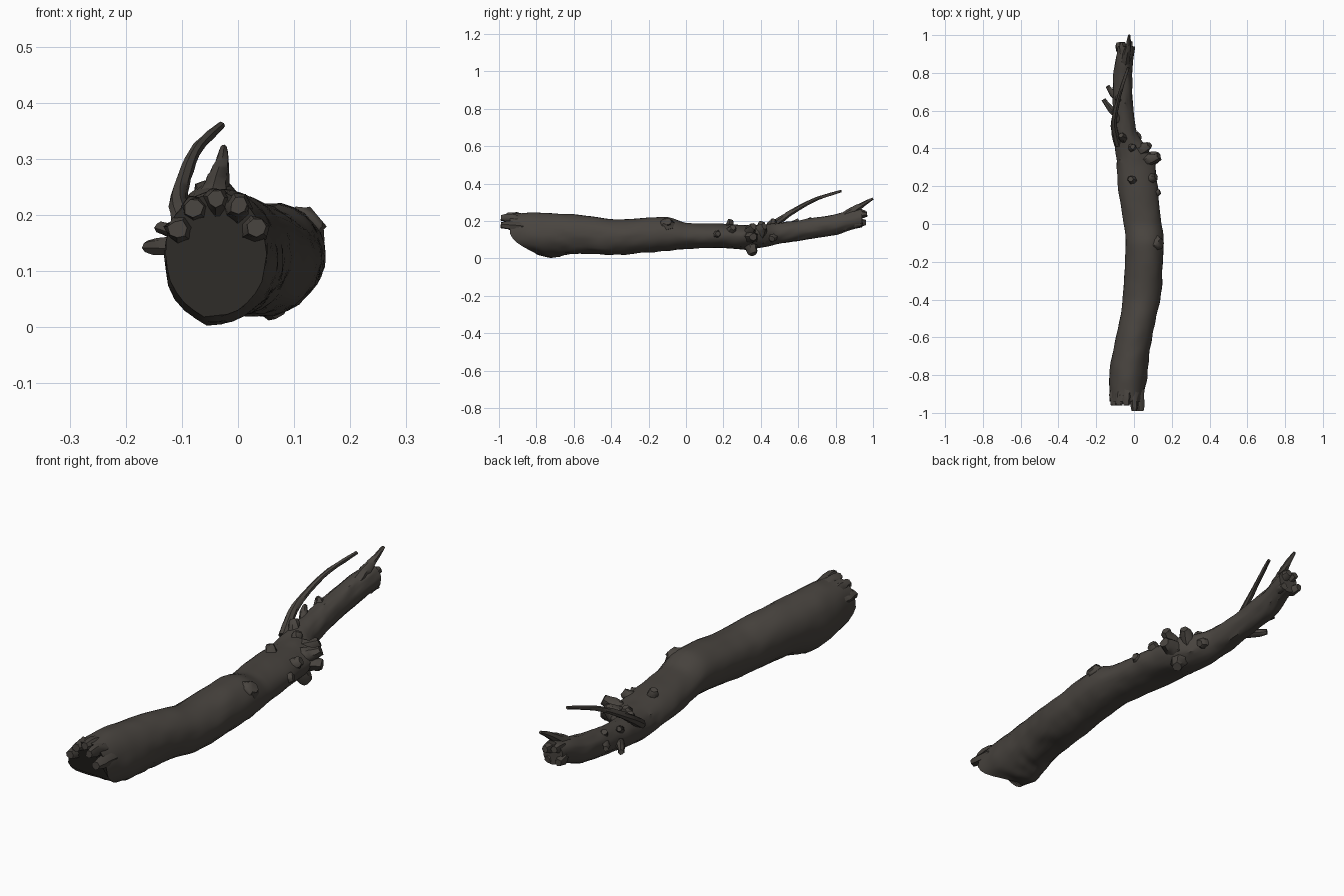
import bpy, bmesh, math, random
from math import sin, cos, radians, tau
from mathutils import Vector, noise

random.seed(4)
cube = bpy.data.objects.get("Cube")
if cube:
    bpy.data.objects.remove(cube, do_unlink=True)

bark = bpy.data.materials.new("dark bark")
bark.use_nodes = True
bark.diffuse_color = (.066, .058, .05, 1)
shader = bark.node_tree.nodes["Principled BSDF"]
shader.inputs["Base Color"].default_value = bark.diffuse_color
shader.inputs["Roughness"].default_value = .9


def loft(name, outlines, sharp_angle):
    """Skin a list of closed outlines into one capped, shaded object."""
    bm = bmesh.new()
    rings = [[bm.verts.new(point) for point in outline] for outline in outlines]
    for ring, following in zip(rings, rings[1:]):
        for i in range(len(ring)):
            bm.faces.new((ring[i - 1], ring[i], following[i], following[i - 1]))
    bm.faces.new(rings[0])
    bm.faces.new(rings[-1])
    bmesh.ops.recalc_face_normals(bm, faces=bm.faces)
    mesh = bpy.data.meshes.new(name)
    bm.to_mesh(mesh)
    bm.free()
    mesh.materials.append(bark)
    part = bpy.data.objects.new(name, mesh)
    bpy.context.collection.objects.link(part)
    bpy.ops.object.select_all(action='DESELECT')
    part.select_set(True)
    bpy.context.view_layer.objects.active = part
    bpy.ops.object.shade_smooth_by_angle(angle=radians(sharp_angle))


def spline(points, t):
    """Smooth curve through a list of equal-length tuples."""
    k = max(0, min(int(t), len(points) - 2))
    f = t - k
    before, start = points[max(k - 1, 0)], points[k]
    end, after = points[k + 1], points[min(k + 2, len(points) - 1)]
    return [b + f / 2 * (c - a + f * (2 * a - 5 * b + 4 * c - d + f * (3 * (b - c) + d - a)))
            for a, b, c, d in zip(before, start, end, after)]


# Log sections: y, centre x, centre z, half width, half height
SECTIONS = [
    (-.94, -.04, .13, .09, .11), (-.8, -.03, .125, .1, .12), (-.6, 0, .13, .095, .105),
    (-.4, .04, .115, .1, .095), (-.1, .055, .13, .1, .09), (0, .045, .12, .1, .07),
    (.2, .02, .12, .105, .065), (.35, 0, .115, .095, .065), (.5, -.05, .135, .06, .055),
    (.8, -.06, .18, .05, .055), (.94, -.04, .215, .045, .05)]


def section(y):
    """Centre and half sizes of the log at a given y."""
    k = max(i for i, row in enumerate(SECTIONS[:-1]) if row[0] <= y)
    start, end = SECTIONS[k][0], SECTIONS[k + 1][0]
    return spline(SECTIONS, k + (y - start) / (end - start))[1:]


def log_outline(y, sides):
    x, z, width, height = section(y)
    points = []
    for i in range(sides):
        c, s = cos(tau * i / sides), sin(tau * i / sides)
        # rougher bark at the thin end and underneath
        rough = .09 if y > .3 else .06 if s < .2 and c > -.5 else .03
        lump = 1 + rough * noise.noise(Vector((c * 3, s * 3, y * 14)))
        lump += .05 * noise.noise(Vector((c, s, y * 5)))
        # the broken front end slopes back towards the ground
        near_front = max(0, -.6 - y)
        slope = near_front * max(0, -s) ** 1.6 * .45
        points.append((x + width * c * lump, y + slope, max(0, z + height * s * lump)))
    return points


front, back, steps = SECTIONS[0][0], SECTIONS[-1][0], 100
loft("log", [log_outline(front + (back - front) * k / steps, 28)
             for k in range(steps + 1)], 40)


def branch(name, path, thick, thin, steps, rough):
    """Tapered limb bent through a few points."""
    sides = 7
    points = [Vector(spline(path, k / steps * (len(path) - 1))) for k in range(steps + 1)]
    outlines = []
    for k, point in enumerate(points):
        along = points[min(k + 1, steps)] - points[max(k - 1, 0)]
        across = along.cross(Vector((.3, .2, 1))).normalized()
        other = along.normalized().cross(across)
        radius = thick + (thin - thick) * k / steps
        outlines.append([
            point + (across * cos(tau * i / sides) + other * sin(tau * i / sides))
            * radius * random.uniform(1 - rough, 1 + rough) for i in range(sides)])
    loft(name, outlines, 45)


# Long curved twig and the hooked twig at the thin end
branch("long_twig", [(-.085, .42, .15), (-.105, .51, .21), (-.1, .58, .255),
                     (-.075, .69, .315), (-.03, .83, .36)], .021, .007, 18, .08)
branch("end_twig", [(-.05, .84, .21), (-.04, .89, .25), (-.03, .94, .285),
                    (-.025, 1, .32)], .032, .006, 12, .08)


def stub(name, y, degrees, reach, lean, radius):
    """Broken limb growing out of the log, leaning along it."""
    x, z, width, height = section(y)
    out = Vector((cos(radians(degrees)), 0, sin(radians(degrees))))
    surface = Vector((x + width * out.x, y, z + height * out.z))
    base = surface - out * .04
    tip = surface + out * reach + Vector((0, lean, 0))
    middle = base.lerp(tip, .5) + out * .008
    branch(name, [base, middle, tip], radius, radius * .45, 4, .18)


# Name, y, angle round the log, reach, lean, radius
for row in [
        ("side_twig", .56, 180, .05, .1, .024), ("side_twig", .65, 165, .03, .08, .022),
        ("side_twig", .53, 130, .03, .07, .022),
        ("bend_stub", .33, 30, .05, .03, .04), ("bend_stub", .34, 0, .04, .02, .045),
        ("bend_stub", .34, -60, .04, .02, .042), ("bend_stub", .39, 35, .03, .03, .04),
        ("bark_knot", .24, 35, .02, .01, .035), ("bark_knot", .16, 10, .01, .01, .03),
        ("bark_knot", .23, 105, .025, .01, .032), ("bark_knot", .45, 110, .03, .02, .032),
        ("bark_knot", .4, 85, .015, .01, .03), ("bark_knot", -.1, 40, .015, 0, .05),
        ("bark_knot", .65, 120, .01, .02, .025), ("bark_knot", .46, -20, .01, 0, .035)]:
    stub(*row)

# Splinters round both broken ends
for degrees in (-35, 50, 115, 200):
    stub("back_splinter", .89, degrees, -.01, random.uniform(.05, .08), .032)
for degrees in (30, 62, 92, 122, 152):
    stub("front_splinter", -.86, degrees, -.015, -.13 if degrees < 80 else -.1, .036)
